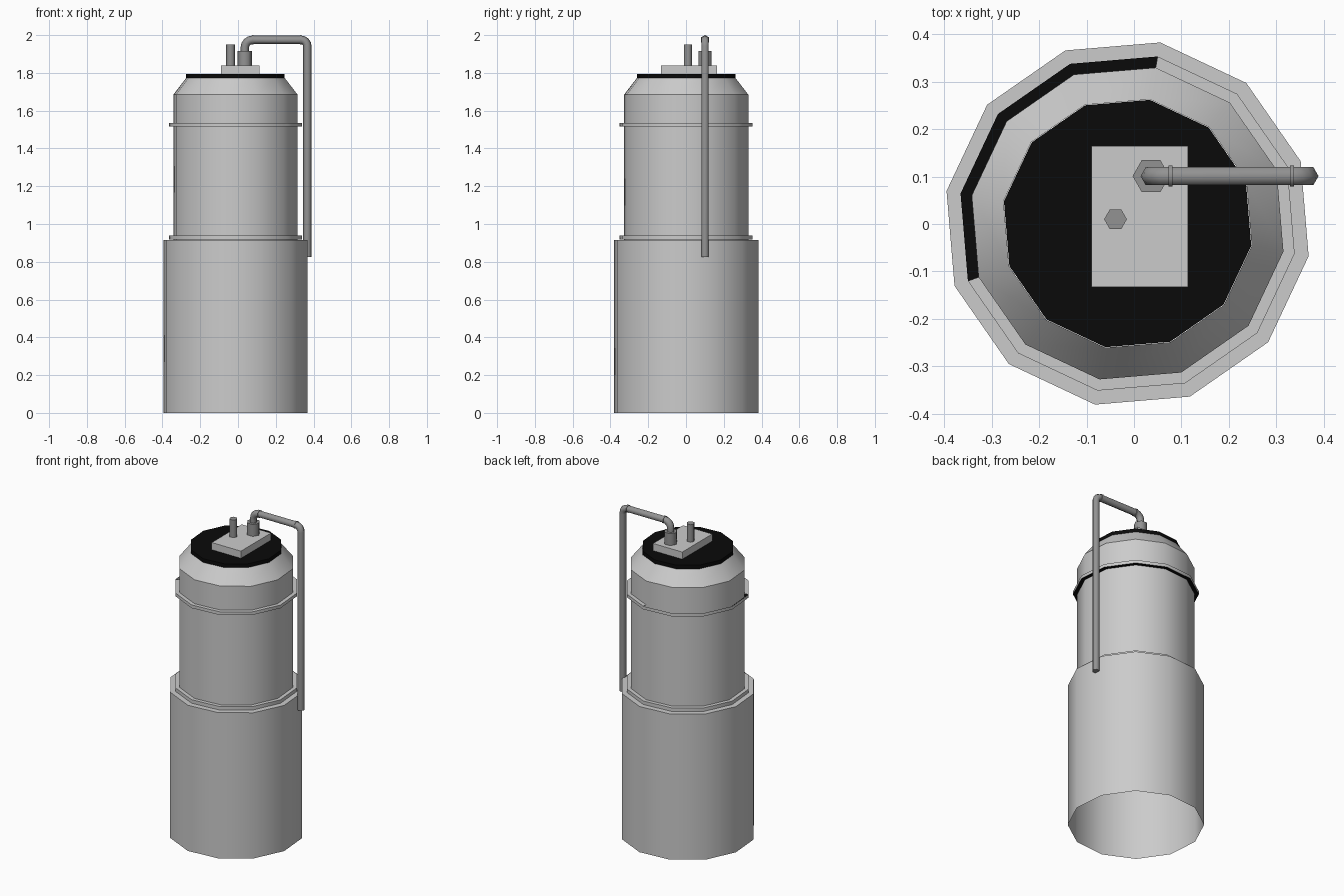
import bpy, bmesh, math
from mathutils import Vector

if "Cube" in bpy.data.objects:
    bpy.data.objects.remove(bpy.data.objects["Cube"], do_unlink=True)


def material(name, value):
    mat = bpy.data.materials.new(name)
    mat.use_nodes = True
    colour = (value, value, value, 1)
    mat.diffuse_color = colour
    mat.node_tree.nodes["Principled BSDF"].inputs["Base Color"].default_value = colour
    return mat


LIGHT = material("light grey", 0.6)
DARK = material("dark grey", 0.29)
BLACK = material("black", 0.003)

CENTRE = (-0.0135, 0.001)
SIDES = 12
TURN = math.radians(19.8)


def finish(name, bm, mats, angle):
    mesh = bpy.data.meshes.new(name)
    bm.to_mesh(mesh)
    bm.free()
    for mat in mats:
        mesh.materials.append(mat)
    for poly in mesh.polygons:
        poly.use_smooth = True
    mesh.set_sharp_from_angle(angle=math.radians(angle))
    obj = bpy.data.objects.new(name, mesh)
    bpy.context.collection.objects.link(obj)
    return obj


def bridge(bm, a, b):
    n = len(a)
    return [bm.faces.new((a[i], a[(i + 1) % n], b[(i + 1) % n], b[i])) for i in range(n)]


def ring(bm, centre, radius, z, sides, turn):
    steps = [turn + math.tau * i / sides for i in range(sides)]
    return [bm.verts.new((centre[0] + radius * math.cos(t),
                          centre[1] + radius * math.sin(t), z)) for t in steps]


def lathe(name, profile, mats, centre=CENTRE, sides=SIDES, turn=TURN, angle=33, cap=False):
    """Turn (radius, height) points, listed from the bottom up, into a faceted shell."""
    bm = bmesh.new()
    rings = [ring(bm, centre, r, z, sides, turn) for r, z in profile]
    for a, b in zip(rings, rings[1:]):
        bridge(bm, a, b)
    if cap:
        bm.faces.new(rings[-1])
        bm.faces.new(rings[0][::-1])
    return finish(name, bm, mats, angle)


def band(name, low, high, gap=()):
    """Projecting hoop with a black underside; gap lists the open top segments."""
    inner, outer = 0.334, 0.358
    bm = bmesh.new()
    rings = [ring(bm, CENTRE, r, z, SIDES, TURN)
             for r, z in ((inner, low), (outer, low), (outer, high), (inner, high))]
    for face in bridge(bm, rings[0], rings[1]):
        face.material_index = 1
    bridge(bm, rings[1], rings[2])
    top = bridge(bm, rings[2], rings[3])
    bmesh.ops.delete(bm, geom=[top[i] for i in gap], context='FACES_ONLY')
    return finish(name, bm, [LIGHT, BLACK], 33)


# Open-bottomed body with a step and a tapered shoulder
lathe("body", [(0.388, 0), (0.388, 0.915), (0.334, 0.915),
               (0.334, 1.685), (0.266, 1.772)], [LIGHT])
lathe("top_cap", [(0.265, 1.77), (0.265, 1.795)], [BLACK], cap=True)

# Hoops around the upper body
band("lower_band", 0.918, 0.94)
band("upper_band", 1.515, 1.535, gap=range(2, 6))

# Mounting plate
bm = bmesh.new()
bmesh.ops.create_cube(bm, size=1)
bmesh.ops.scale(bm, vec=(0.203, 0.298, 0.045), verts=bm.verts)
bmesh.ops.translate(bm, vec=(0.012, 0.016, 1.8175), verts=bm.verts)
finish("mounting_plate", bm, [LIGHT], 33)

# Six-sided post and pipe socket
PIPE_Y = 0.101
lathe("post", [(0.024, 1.84), (0.024, 1.95)], [DARK],
      centre=(-0.039, 0.01), sides=6, turn=0, angle=65, cap=True)
lathe("pipe_socket", [(0.039, 1.84), (0.039, 1.915)], [DARK],
      centre=(0.036, PIPE_Y), sides=6, turn=0, angle=65, cap=True)


def tube(name, path, radius):
    """Sweep a hexagon along (x, z) points with mitred joints."""
    bm = bmesh.new()
    pts = [Vector((x, 0, z)) for x, z in path]
    rings = []
    for i, p in enumerate(pts):
        before = (p - pts[i - 1]).normalized() if i else None
        after = (pts[i + 1] - p).normalized() if i + 1 < len(pts) else None
        before, after = before or after, after or before
        along = (before + after).normalized()
        side = Vector((along.z, 0, -along.x)) / along.dot(before)
        rings.append([bm.verts.new(p + Vector((0, PIPE_Y, 0))
                      + side * radius * math.cos(math.tau * k / 6)
                      + Vector((0, radius * math.sin(math.tau * k / 6), 0)))
                      for k in range(6)])
    for a, b in zip(rings, rings[1:]):
        bridge(bm, a, b)
    bm.faces.new(rings[0][::-1])
    bm.faces.new(rings[-1])
    bmesh.ops.recalc_face_normals(bm, faces=bm.faces)
    return finish(name, bm, [DARK], 65)


def bend(cx, cz, radius, start, end, steps=4):
    angles = [math.radians(start + (end - start) * i / steps) for i in range(steps + 1)]
    return [(cx + radius * math.cos(a), cz + radius * math.sin(a)) for a in angles]


# Pipe rising from the socket, crossing over and running down the side
path = [(0.036, 1.9)]
path += bend(0.077, 1.934, 0.041, 180, 90)
path += bend(0.333, 1.941, 0.034, 90, 0)
path += [(0.367, 0.825)]
tube("side_pipe", path, 0.0222)

# Collars where the bends meet the straight pipe
for name, x in (("inner_collar", 0.077), ("outer_collar", 0.333)):
    tube(name, [(x - 0.004, 1.975), (x + 0.004, 1.975)], 0.0255)
